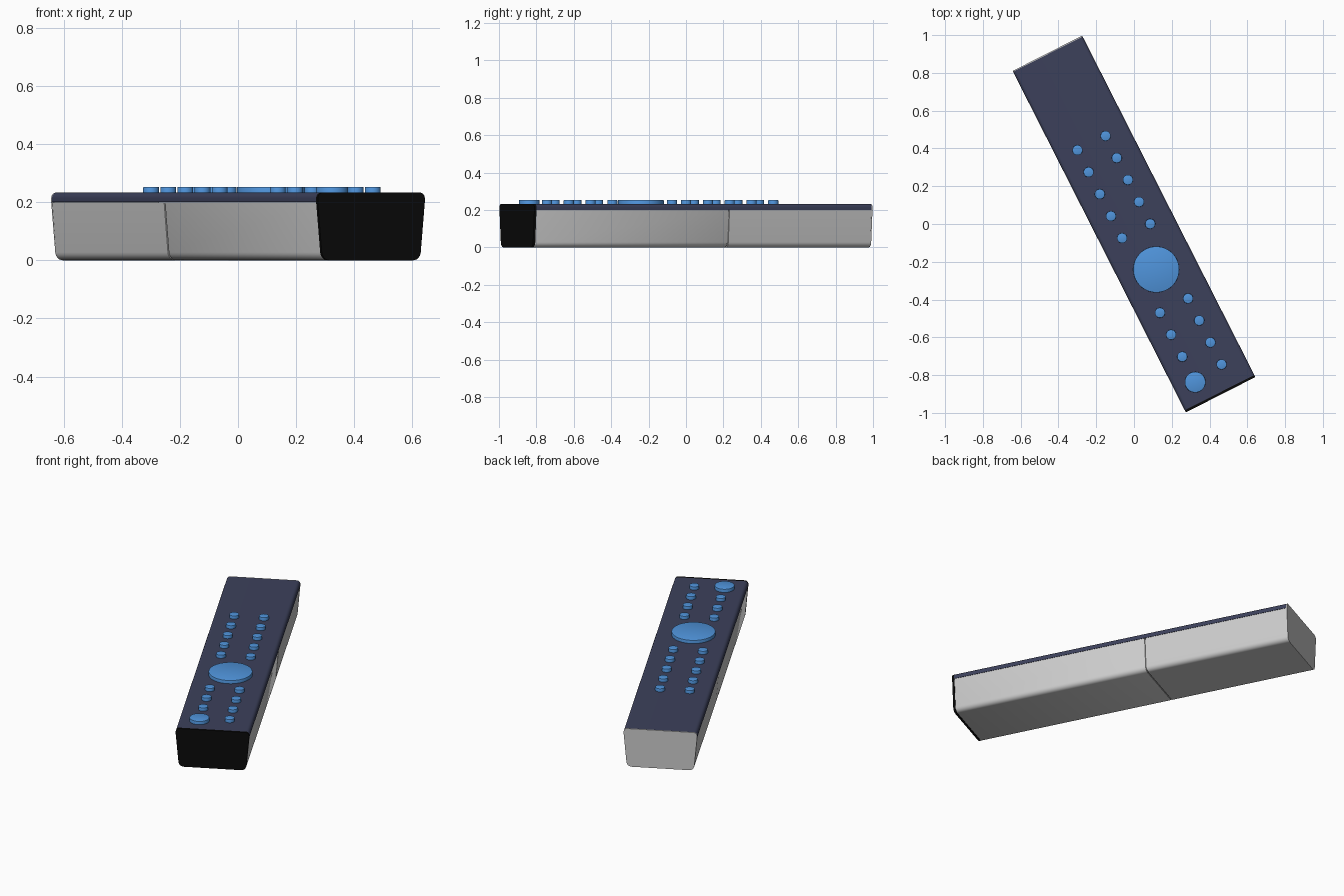
import bpy, bmesh
from math import sin, cos, pi, radians
from mathutils import Matrix

if "Cube" in bpy.data.objects:
    bpy.data.objects.remove(bpy.data.objects["Cube"])

ROT = Matrix.Rotation(radians(26.9), 4, 'Z')


def material(name, rgb):
    m = bpy.data.materials.new(name)
    m.diffuse_color = (*rgb, 1)
    m.use_nodes = True
    m.node_tree.nodes["Principled BSDF"].inputs["Base Color"].default_value = m.diffuse_color
    return m


NAVY = material("navy", (0.045, 0.052, 0.105))
BLUE = material("blue", (0.08, 0.30, 0.72))
BLACK = material("black", (0.003, 0.003, 0.003))


def arc(cx, cz, r, a0, a1, n=6):
    return [(cx + r * cos(radians(a0 + (a1 - a0) * i / n)),
             cz + r * sin(radians(a0 + (a1 - a0) * i / n))) for i in range(n + 1)]


def mirrored(half):
    return half + [(-x, z) for x, z in reversed(half)]


def finish(bm, name, mat):
    bmesh.ops.recalc_face_normals(bm, faces=bm.faces)
    bm.transform(ROT)
    me = bpy.data.meshes.new(name)
    bm.to_mesh(me)
    bm.free()
    ob = bpy.data.objects.new(name, me)
    bpy.context.collection.objects.link(ob)
    if mat:
        me.materials.append(mat)
    bpy.ops.object.select_all(action='DESELECT')
    ob.select_set(True)
    bpy.context.view_layer.objects.active = ob
    bpy.ops.object.shade_smooth_by_angle(angle=radians(35))
    return ob


def extrusion(name, outline, y0, y1, mat=None, bevel=0):
    bm = bmesh.new()
    face = bm.faces.new([bm.verts.new((x, y0, z)) for x, z in outline])
    out = bmesh.ops.extrude_face_region(bm, geom=[face])
    for v in out['geom']:
        if isinstance(v, bmesh.types.BMVert):
            v.co.y = y1
    if bevel:
        ends = [e for e in bm.edges if abs(e.verts[0].co.y - e.verts[1].co.y) < 1e-6]
        bmesh.ops.bevel(bm, geom=ends, offset=bevel, segments=2, profile=0.5,
                        affect='EDGES')
    return finish(bm, name, mat)


def button(name, x, y, r, sides=32):
    bm = bmesh.new()
    bmesh.ops.create_cone(bm, cap_ends=True, segments=sides, radius1=r, radius2=r,
                          depth=0.028, matrix=Matrix.Translation((x, y, 0.239)))
    top = [e for e in bm.edges if all(v.co.z > 0.25 for v in e.verts)]
    bmesh.ops.bevel(bm, geom=top, offset=0.002, segments=2, profile=0.5, affect='EDGES')
    finish(bm, name, BLUE)


# Cross-section halves: tapered tray below, rounded panel above
low = arc(0.161, 0.03, 0.03, -90, -4)
high = arc(0.1875, 0.214, 0.019, 0, 90)
tray = mirrored(low + [(0.2055, 0.199)])
panel = mirrored([(0.2065, 0.200)] + high)
whole = mirrored(low + [(0.2065, 0.200)] + high)

# Casing and battery cover with a seam between them
extrusion("rear_casing", tray, 0.157, 1.008)
extrusion("battery_cover", tray, -1.001, 0.152, bevel=0.003)
extrusion("seam_filler", [(x * 0.97, 0.1 + (z - 0.1) * 0.94) for x, z in tray], 0.145, 0.165)

# Top panel and end caps
extrusion("top_panel", panel, -1.001, 1.008, NAVY)
extrusion("rear_cap", whole, 1.008, 1.0135)
extrusion("front_window", whole, -1.0135, -1.001, BLACK)

# Button columns
LEFT, RIGHT, STEP = -0.090, 0.077, 0.1305
for side, x, lower in (("left", LEFT, 3), ("right", RIGHT, 4)):
    for i in range(5):
        button(f"upper_button_{side}_{i + 1}", x, 0.484 - STEP * i, 0.027)
    for i in range(lower):
        button(f"lower_button_{side}_{i + 1}", x, -0.481 - STEP * i, 0.027)

# Navigation pad and large round button
button("navigation_pad", -0.004, -0.268, 0.122, 64)
button("round_button", LEFT, -0.893, 0.055, 48)
